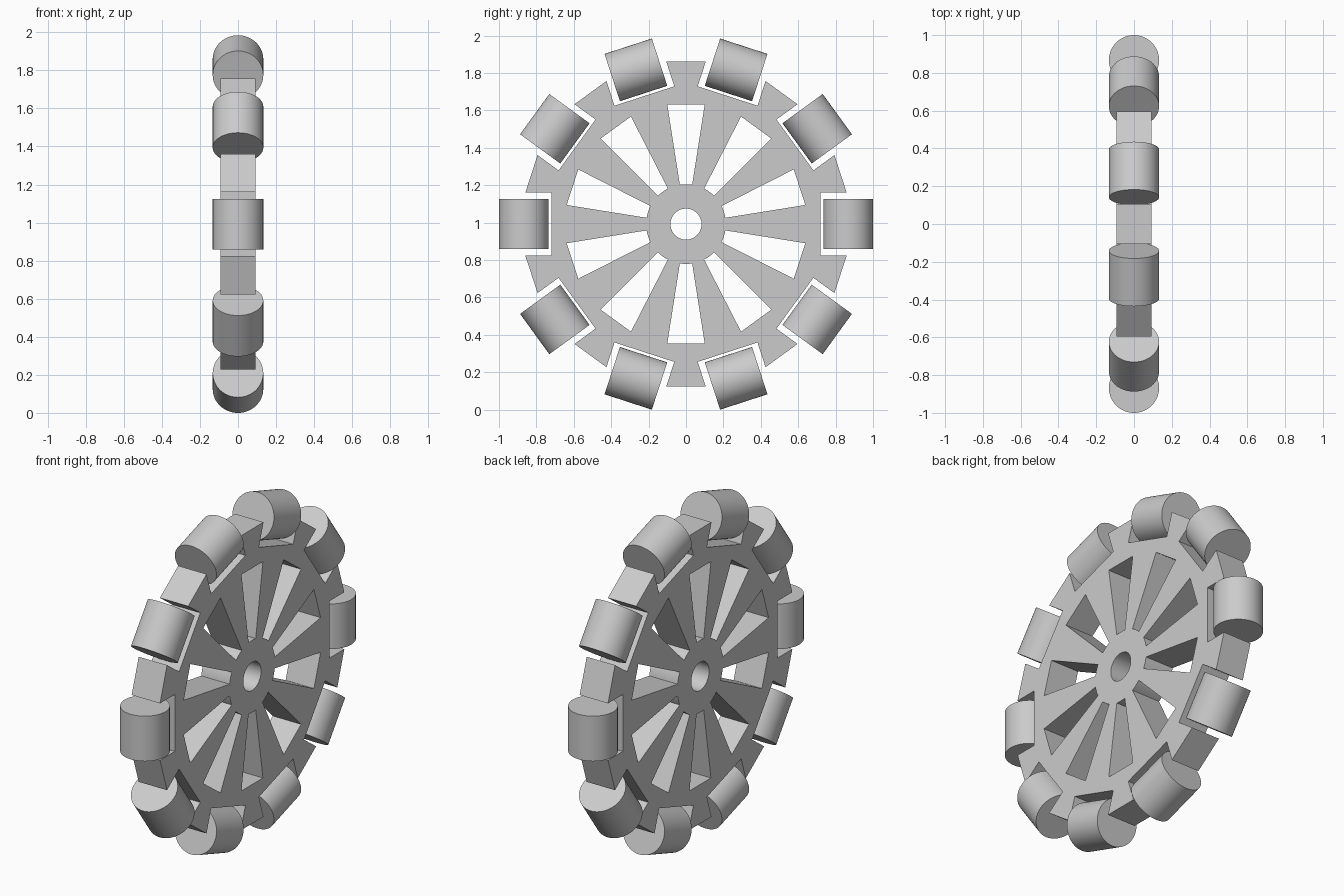
import bpy, bmesh
from math import sin, cos, pi, radians, hypot, atan2, sqrt
from mathutils import Matrix, Vector

cube = bpy.data.objects.get("Cube")
if cube:
    bpy.data.objects.remove(cube, do_unlink=True)

COUNT = 10
STEP = 2 * pi / COUNT
CENTRE_Z = 0.992
HALF_THICK = 0.0925
ROLLER_R = 0.133
ROLLER_ORBIT = 0.867

grey = bpy.data.materials.new("light grey")
grey.use_nodes = True
colour = (0.6, 0.6, 0.6, 1)
grey.diffuse_color = colour
grey.node_tree.nodes["Principled BSDF"].inputs["Base Color"].default_value = colour


def polar(r, a):
    return (r * cos(a), r * sin(a))


def turn(p, a):
    return (p[0] * cos(a) - p[1] * sin(a), p[0] * sin(a) + p[1] * cos(a))


def add_loop(curve, points):
    spline = curve.splines.new('POLY')
    spline.points.add(len(points) - 1)
    for point, (x, y) in zip(spline.points, points):
        point.co = (x, y, 0, 1)
    spline.use_cyclic_u = True


# Wheel outline: flat-topped teeth separated by square roller notches
curve = bpy.data.curves.new("wheel_outline", 'CURVE')
curve.dimensions = '2D'
curve.fill_mode = 'BOTH'
curve.extrude = HALF_THICK
notch = [(0.859, -0.168), (0.72, -0.168), (0.72, 0.168), (0.859, 0.168)]
add_loop(curve, [turn(p, i * STEP) for i in range(COUNT) for p in notch])

# Axle hole
add_loop(curve, [polar(0.083, 2 * pi * i / 64) for i in range(64)])

# Tapered windows between the spokes
half = radians(8.9)
window = [polar(0.646, -half), polar(0.646, half)]
window += [polar(0.213, half * k / 2) for k in (2, 1, 0, -1, -2)]
for i in range(COUNT):
    add_loop(curve, [turn(p, (i + 0.5) * STEP) for p in window])

# Turn the filled profile into a mesh standing in the YZ plane
helper = bpy.data.objects.new("wheel_outline", curve)
bpy.context.collection.objects.link(helper)
bpy.context.view_layer.update()
evaluated = helper.evaluated_get(bpy.context.evaluated_depsgraph_get())
mesh = bpy.data.meshes.new_from_object(evaluated)
bpy.data.objects.remove(helper, do_unlink=True)

stand = Matrix(((0, 0, 1, 0), (1, 0, 0, 0), (0, 1, 0, CENTRE_Z), (0, 0, 0, 1)))
bm = bmesh.new()
bm.from_mesh(mesh)
bmesh.ops.remove_doubles(bm, verts=bm.verts, dist=0.0001)
bmesh.ops.transform(bm, matrix=stand, verts=bm.verts)
bmesh.ops.recalc_face_normals(bm, faces=bm.faces)
bm.to_mesh(mesh)
bm.free()
mesh.materials.clear()
mesh.materials.append(grey)
wheel = bpy.data.objects.new("spoked_wheel", mesh)
bpy.context.collection.objects.link(wheel)

# Rollers around the rim, each with its axis along the rim
parts = [wheel]
for i in range(COUNT):
    a = i * STEP
    y, z = polar(ROLLER_ORBIT, a)
    bpy.ops.mesh.primitive_cylinder_add(
        vertices=64, radius=ROLLER_R, depth=2 * ROLLER_R,
        location=(0, y, CENTRE_Z + z), rotation=(a, 0, 0))
    roller = bpy.context.object
    roller.name = f"roller_{i + 1}"
    roller.data.materials.append(grey)
    parts.append(roller)

# Smooth the round walls, keep the edges sharp
bpy.ops.object.select_all(action='DESELECT')
for part in parts:
    part.select_set(True)
bpy.context.view_layer.objects.active = wheel
bpy.ops.object.shade_smooth_by_angle(angle=radians(20))
